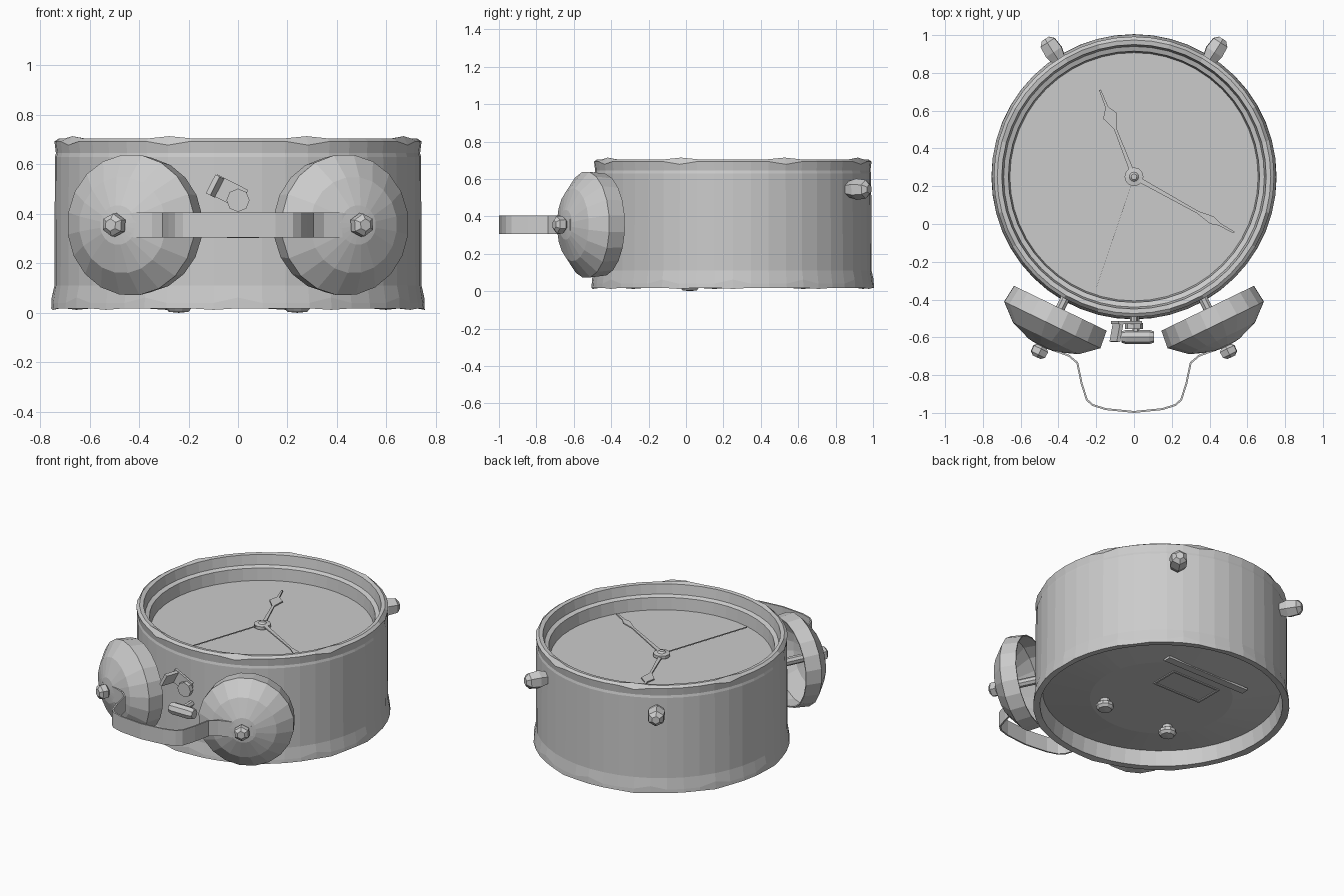
import bpy, bmesh, math
from mathutils import Vector, Matrix

cube = bpy.data.objects.get("Cube")
if cube:
    bpy.data.objects.remove(cube, do_unlink=True)

grey = bpy.data.materials.new("plain_grey")
grey.use_nodes = True
colour = (0.6, 0.6, 0.6, 1)
grey.diffuse_color = colour
grey.node_tree.nodes["Principled BSDF"].inputs["Base Color"].default_value = colour

CX, CY = 0, 0.25      # centre of the case
DIAL, BACK = 0.553, 0.072


def finish(bm, name):
    bmesh.ops.recalc_face_normals(bm, faces=bm.faces)
    mesh = bpy.data.meshes.new(name)
    bm.to_mesh(mesh)
    bm.free()
    mesh.materials.append(grey)
    obj = bpy.data.objects.new(name, mesh)
    bpy.context.collection.objects.link(obj)
    return obj


def lathe(name, profile, seg, origin, axis=(0, 0, 1), ripple=None):
    """Spin (radius, height) points round an axis; ripple shifts single points."""
    bm = bmesh.new()
    turn = Vector((0, 0, 1)).rotation_difference(Vector(axis)).to_matrix()
    rings = []
    for j, (r, h) in enumerate(profile):
        ring = []
        for i in range(1 if r == 0 else seg):
            dr, dh = ripple(i, j) if ripple else (0, 0)
            a = math.tau * i / seg
            p = Vector(((r + dr) * math.cos(a), (r + dr) * math.sin(a), h + dh))
            ring.append(bm.verts.new(turn @ p + Vector(origin)))
        rings.append(ring)
    for a, b in zip(rings, rings[1:]):
        for i in range(seg):
            k = (i + 1) % seg
            quad = [a[i % len(a)], a[k % len(a)], b[k % len(b)], b[i % len(b)]]
            bm.faces.new(list(dict.fromkeys(quad)))
    return finish(bm, name)


def plate(name, outline, z0, z1):
    """Extrude a flat outline upward."""
    bm = bmesh.new()
    face = bm.faces.new([bm.verts.new((x, y, z0)) for x, y in outline])
    top = bmesh.ops.extrude_face_region(bm, geom=[face])["geom"]
    bmesh.ops.translate(bm, vec=(0, 0, z1 - z0),
                        verts=[v for v in top if isinstance(v, bmesh.types.BMVert)])
    return finish(bm, name)


def box(name, centre, size, rot=Matrix()):
    bm = bmesh.new()
    bmesh.ops.create_cube(bm, size=1, matrix=Matrix.Translation(centre) @ rot
                          @ Matrix.Diagonal((*size, 1)))
    return finish(bm, name)


def hand(name, tip, half_widths, z):
    """Pointer from the hub with widths at (fraction along, half width)."""
    base, tip = Vector((CX, CY)), Vector(tip)
    d = tip - base
    n = Vector((-d.y, d.x)).normalized()
    left = [base + d * t + n * w for t, w in half_widths]
    right = [base + d * t - n * w for t, w in reversed(half_widths)]
    return plate(name, left + right, z, z + 0.008)


# Case: bulged back, flared foot ring, wall, front rim, sunken dial
case_profile = [
    (0, BACK), (0.42, BACK), (0.7, 0.116), (0.715, 0.02), (0.755, 0.018), (0.753, 0.05),
    (0.742, 0.11), (0.74, 0.63), (0.736, 0.645), (0.742, 0.69), (0.724, 0.705),
    (0.7, 0.702), (0.69, 0.64), (0.665, 0.63), (0.657, DIAL), (0, DIAL)]


def worn_rim(i, j):
    """Lift or dent a few points for the uneven rim and foot."""
    if j == 10:
        return (0, 0.009) if i % 6 == 3 else (0, 0)
    if j == 9:
        return (0, -0.012 if i % 6 == 3 else 0.003)
    if j == 5:
        return (0, 0.012 if i % 4 == 0 else -0.01)
    if j == 4:
        return (0, -0.006 if i % 5 == 0 else 0)
    return (0, 0)


lathe("clock_case", case_profile, 48, (CX, CY, 0), ripple=worn_rim)

# Hands and hub
leaf = [(0.0, 0.012), (0.55, 0.007), (0.62, 0.022), (0.7, 0.04), (0.8, 0.008), (1.0, 0.005)]
hand("hour_hand", (-0.18, 0.71), leaf, 0.564)
slim = [(0.0, 0.013), (0.64, 0.007), (0.72, 0.016), (0.78, 0.022), (0.85, 0.008), (1.0, 0.005)]
hand("minute_hand", (0.53, -0.045), slim, 0.574)
hand("second_hand", (-0.2, -0.34), [(0, 0.0006), (1, 0.0004)], 0.57)
lathe("hand_hub", [(0.025, DIAL), (0.025, 0.557), (0.05, 0.56), (0.05, 0.58),
                   (0.025, 0.584), (0.015, 0.594), (0, 0.594)], 12, (CX, CY, 0))

for side, word in ((1, "left"), (-1, "right")):
    # Bell: open hollow dome on a stem, capped with a nut
    centre = Vector((side * 0.39, -0.446, 0.355))
    axis = Vector((side * 0.436, -0.9, 0))
    lathe(word + "_bell", [(0, 0.212), (0.18, 0.165), (0.272, 0.09), (0.268, 0), (0.275, 0),
                           (0.286, 0.098), (0.195, 0.177), (0.08, 0.219), (0, 0.228)],
          20, centre, axis)
    lathe(word + "_bell_stem", [(0.026, -0.12), (0.026, 0.215)], 8, centre, axis)
    lathe(word + "_bell_nut", [(0.025, 0.21), (0.032, 0.225), (0.048, 0.238), (0.046, 0.272),
                               (0.025, 0.288), (0, 0.288)], 6, centre, axis)
    # Foot leg set in the far wall
    out = Vector((side * 0.54, 0.84, 0)).normalized()
    lathe(word + "_leg", [(0.035, 0.71), (0.045, 0.745), (0.057, 0.785), (0.05, 0.845),
                          (0.025, 0.868), (0, 0.868)], 6, (CX, CY, 0.545), out)
    # Winding knob on the back plate
    lathe(word + "_winder", [(0.028, BACK), (0.034, 0.05), (0.052, 0.04), (0.053, 0.02),
                             (0.04, 0.004), (0, 0)], 10, (side * 0.24, 0.02, 0))

# Strap handle joining the bell tops
half = [(0.54, -0.615), (0.42, -0.67), (0.345, -0.697), (0.3, -0.735), (0.277, -0.845),
        (0.25, -0.93), (0.22, -0.958), (0.15, -0.98), (0, -0.995)]
path = half + [(-x, y) for x, y in reversed(half[:-1])]
bm = bmesh.new()
columns = []
for i, (x, y) in enumerate(path):
    h = 0.03 if i in (0, len(path) - 1) else 0.05
    columns.append([bm.verts.new((x, y, 0.355 + s * h)) for s in (-1, 1)])
for a, b in zip(columns, columns[1:]):
    bm.faces.new((a[0], b[0], b[1], a[1]))
strap = finish(bm, "handle_strap")
solid = strap.modifiers.new("thickness", 'SOLIDIFY')
solid.thickness = 0.01
solid.offset = 0

# Hammer between the bells, and the stop lever above it
lathe("hammer_head", [(0, -0.085), (0.03, -0.085), (0.038, -0.06), (0.038, 0.06), (0.03, 0.085), (0, 0.085)],
      8, (0.02, -0.598, 0.34), (1, 0, 0))
lathe("hammer_stem", [(0.018, 0), (0.018, 0.12)], 6, (0.01, -0.47, 0.345), (0, -1, 0))
lathe("lever_post", [(0.02, 0), (0.02, 0.04), (0.047, 0.045), (0.047, 0.075), (0, 0.075)],
      8, (0, -0.48, 0.455), (0, -1, 0))
tilt = Matrix.Rotation(math.radians(27), 4, 'Y')
box("lever_arm", (-0.04, -0.522, 0.49), (0.14, 0.015, 0.085), tilt)
box("lever_tab", (-0.092, -0.57, 0.512), (0.02, 0.11, 0.085),
    tilt @ Matrix.Rotation(-0.2, 4, 'Z'))

# Back plate details: battery cover frame and hinge strip
for s in (-1, 1):
    box("cover_frame_side", (-0.025 + s * 0.17, CY + 0.2, BACK - 0.002), (0.012, 0.19, 0.008))
    box("cover_frame_end", (-0.025, CY + 0.2 + s * 0.089, BACK - 0.002), (0.34, 0.012, 0.008))
box("hinge_strip", (-0.025, CY + 0.38, BACK), (0.6, 0.05, 0.014))
